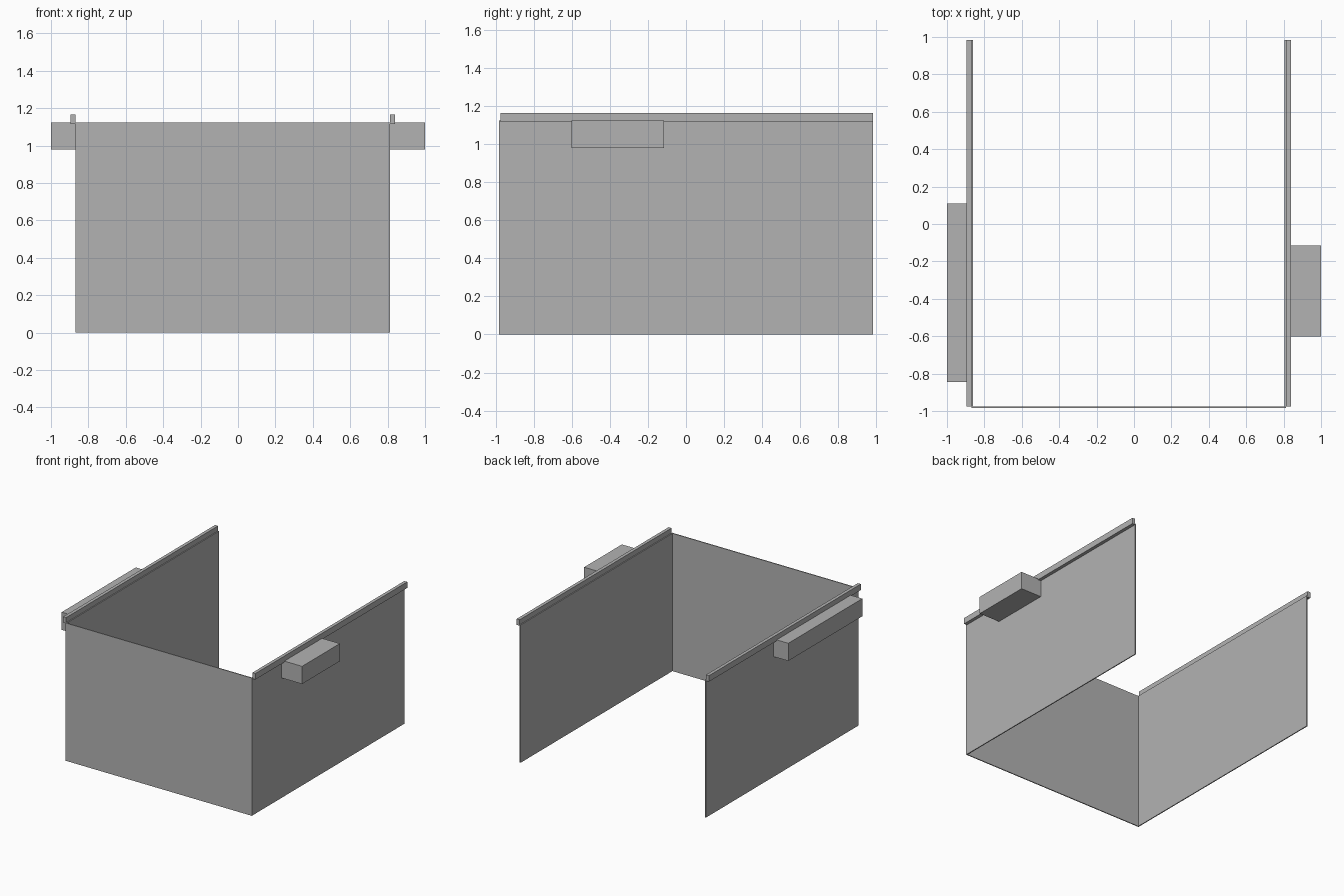
import bpy

if "Cube" in bpy.data.objects:
    bpy.data.objects.remove(bpy.data.objects["Cube"])

# Single flat grey
grey = bpy.data.materials.new("plain_grey")
grey.diffuse_color = (0.45, 0.45, 0.45, 1)
grey.use_nodes = True
grey.node_tree.nodes["Principled BSDF"].inputs["Base Color"].default_value = grey.diffuse_color


def box(name, x, y, z):
    """Box from (min, max) ranges along each axis."""
    bpy.ops.mesh.primitive_cube_add(size=1, location=[(a + b) / 2 for a, b in (x, y, z)])
    ob = bpy.context.object
    ob.name = name
    ob.scale = [b - a for a, b in (x, y, z)]
    bpy.ops.object.transform_apply(location=False, rotation=False, scale=True)
    ob.data.materials.append(grey)
    return ob


TOP = 1.124      # wall height
T = 0.008        # wall thickness
FRONT, BACK = -0.983, 0.983
LEFT, RIGHT = -0.868, 0.813   # outer faces of the side walls

# Thin walls, open at the back
box("front_wall", (LEFT, RIGHT), (FRONT, FRONT + T), (0, TOP))
box("left_wall", (LEFT, LEFT + T), (FRONT + T, BACK), (0, TOP))
box("right_wall", (RIGHT - T, RIGHT), (FRONT + T, BACK), (0, TOP))

# Rails along the outside of the side wall tops
rail_y, rail_z = (FRONT + T, BACK), (1.116, 1.165)
box("left_rail", (LEFT - 0.027, LEFT), rail_y, rail_z)
box("right_rail", (RIGHT, RIGHT + 0.027), rail_y, rail_z)

# Blocks mounted on the outside, below the rails
block_z = (0.98, TOP)
box("left_block", (-1, LEFT), (-0.845, 0.11), block_z)
box("right_block", (RIGHT, 1), (-0.602, -0.115), block_z)
